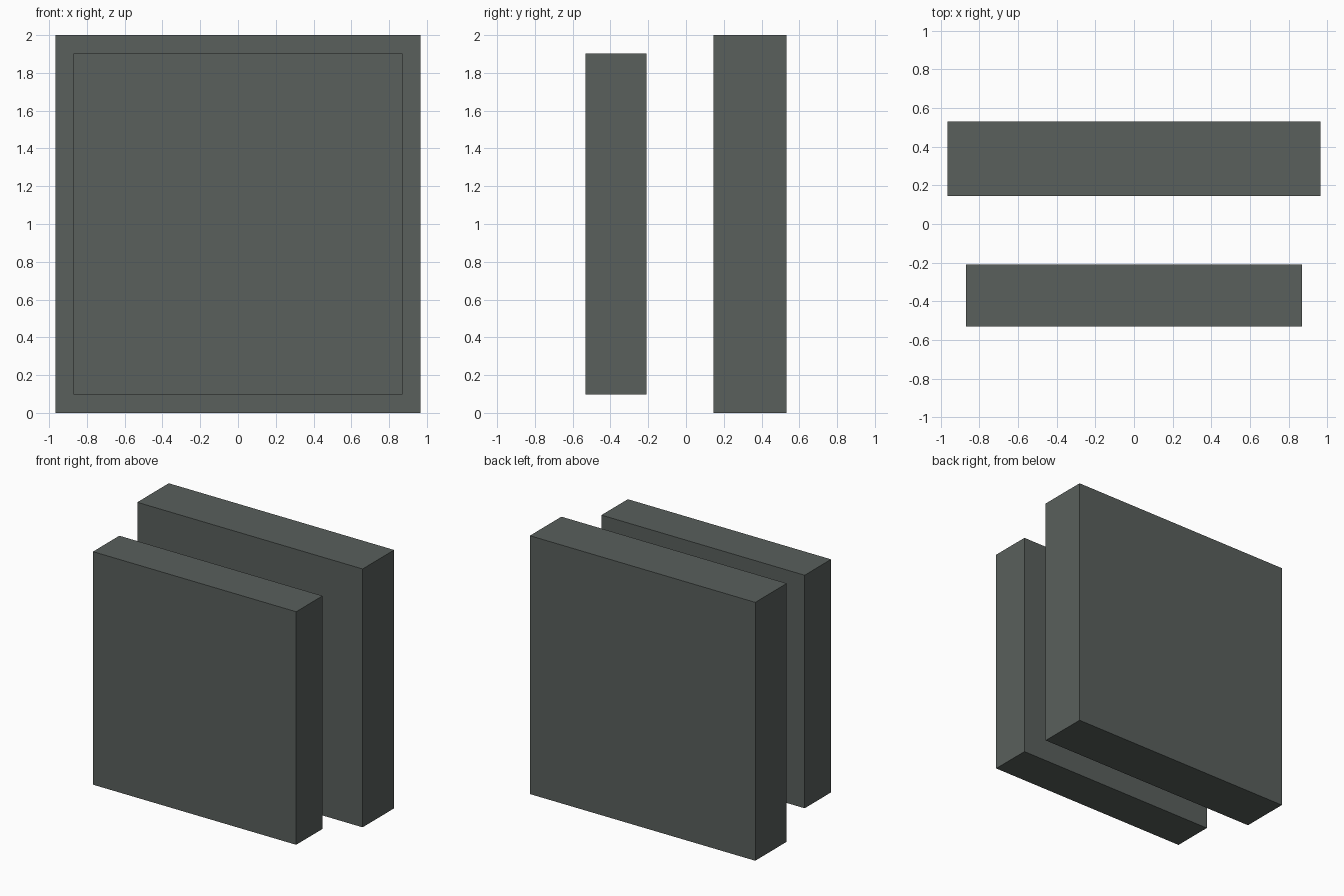
import bpy

if "Cube" in bpy.data.objects:
    bpy.data.objects.remove(bpy.data.objects["Cube"])

dark_grey = bpy.data.materials.new("dark_grey")
dark_grey.diffuse_color = (0.10, 0.115, 0.107, 1.0)
dark_grey.use_nodes = True
dark_grey.node_tree.nodes["Principled BSDF"].inputs["Base Color"].default_value = dark_grey.diffuse_color


def slab(name, width, y_min, y_max, z_min, z_max):
    """Upright rectangular slab centred on x = 0."""
    bpy.ops.mesh.primitive_cube_add(
        size=1, location=(0, (y_min + y_max) / 2, (z_min + z_max) / 2))
    obj = bpy.context.object
    obj.name = name
    obj.scale = (width, y_max - y_min, z_max - z_min)
    bpy.ops.object.transform_apply(location=False, rotation=False, scale=True)
    obj.data.materials.append(dark_grey)
    return obj


# Smaller slab floating in front, larger slab behind
slab("front_slab", 1.74, -0.531, -0.209, 0.098, 1.902)
slab("back_slab", 1.93, 0.146, 0.531, 0.0, 2.0)
